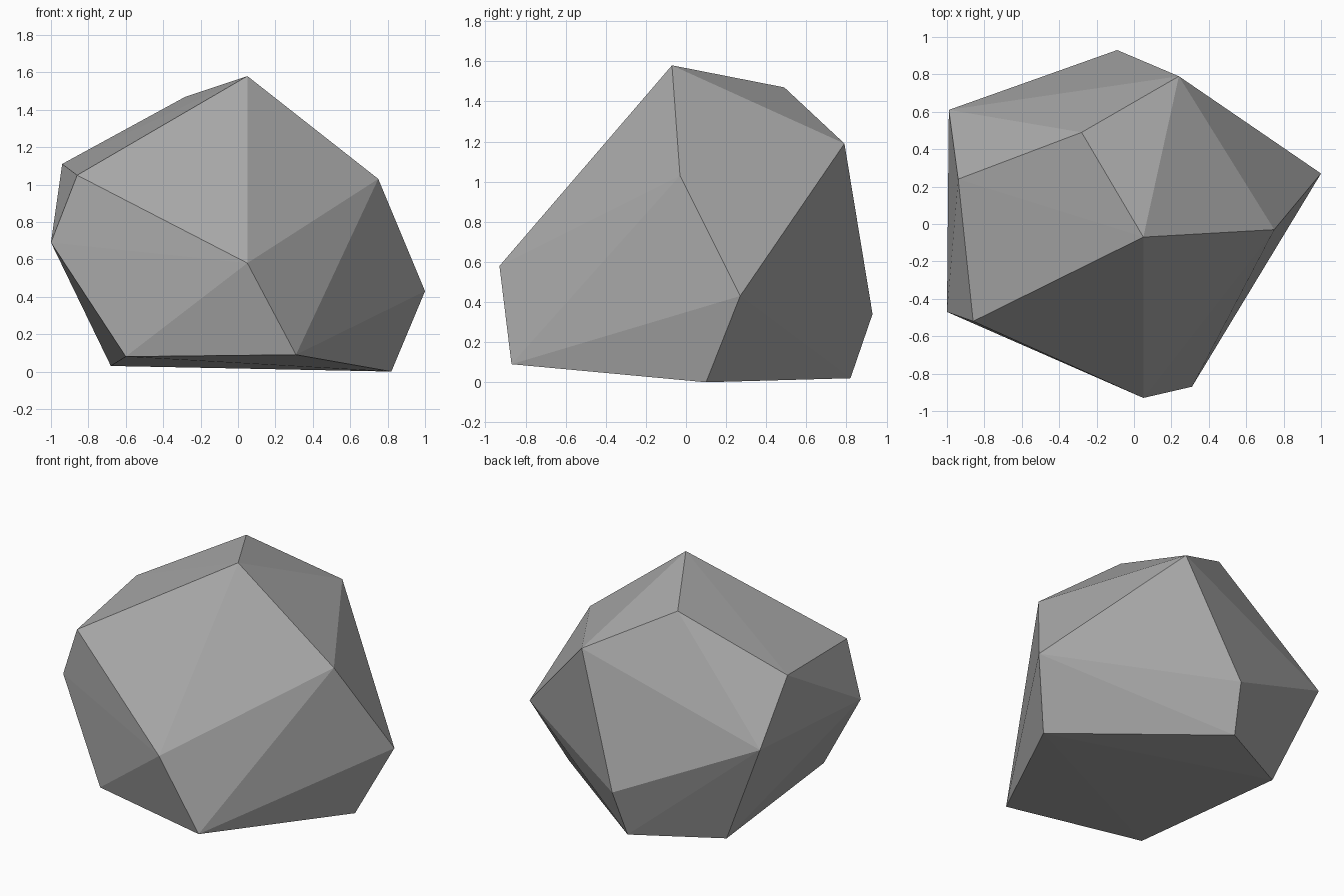
import bpy
import bmesh

cube = bpy.data.objects.get("Cube")
if cube:
    bpy.data.objects.remove(cube, do_unlink=True)

# Stone colour
grey = (0.4, 0.4, 0.4, 1.0)
stone = bpy.data.materials.new("stone_grey")
stone.use_nodes = True
stone.diffuse_color = grey
bsdf = stone.node_tree.nodes["Principled BSDF"]
bsdf.inputs["Base Color"].default_value = grey
bsdf.inputs["Roughness"].default_value = 0.9

# Corners of the faceted rock, grouped from crown to base
crown = [(0.05, -0.07, 1.58), (-0.28, 0.49, 1.47), (0.24, 0.79, 1.19)]
shoulder = [(-0.94, 0.24, 1.11), (-0.86, -0.52, 1.05), (0.75, -0.03, 1.03)]
girdle = [(-1.0, -0.47, 0.69), (-0.99, 0.61, 0.75), (0.05, -0.93, 0.58),
          (1.0, 0.27, 0.43), (-0.09, 0.93, 0.34)]
base = [(0.31, -0.87, 0.09), (-0.60, -0.64, 0.08), (-0.68, 0.53, 0.03),
        (-0.13, 0.82, 0.02), (0.82, 0.10, 0.0)]

# Wrap the corners in a convex shell of flat facets
bm = bmesh.new()
for corner in crown + shoulder + girdle + base:
    bm.verts.new(corner)
bmesh.ops.convex_hull(bm, input=bm.verts[:])
bmesh.ops.recalc_face_normals(bm, faces=bm.faces[:])
for face in bm.faces:
    face.smooth = False

mesh = bpy.data.meshes.new("rock")
bm.to_mesh(mesh)
bm.free()
mesh.materials.append(stone)
rock = bpy.data.objects.new("rock", mesh)
bpy.context.collection.objects.link(rock)
